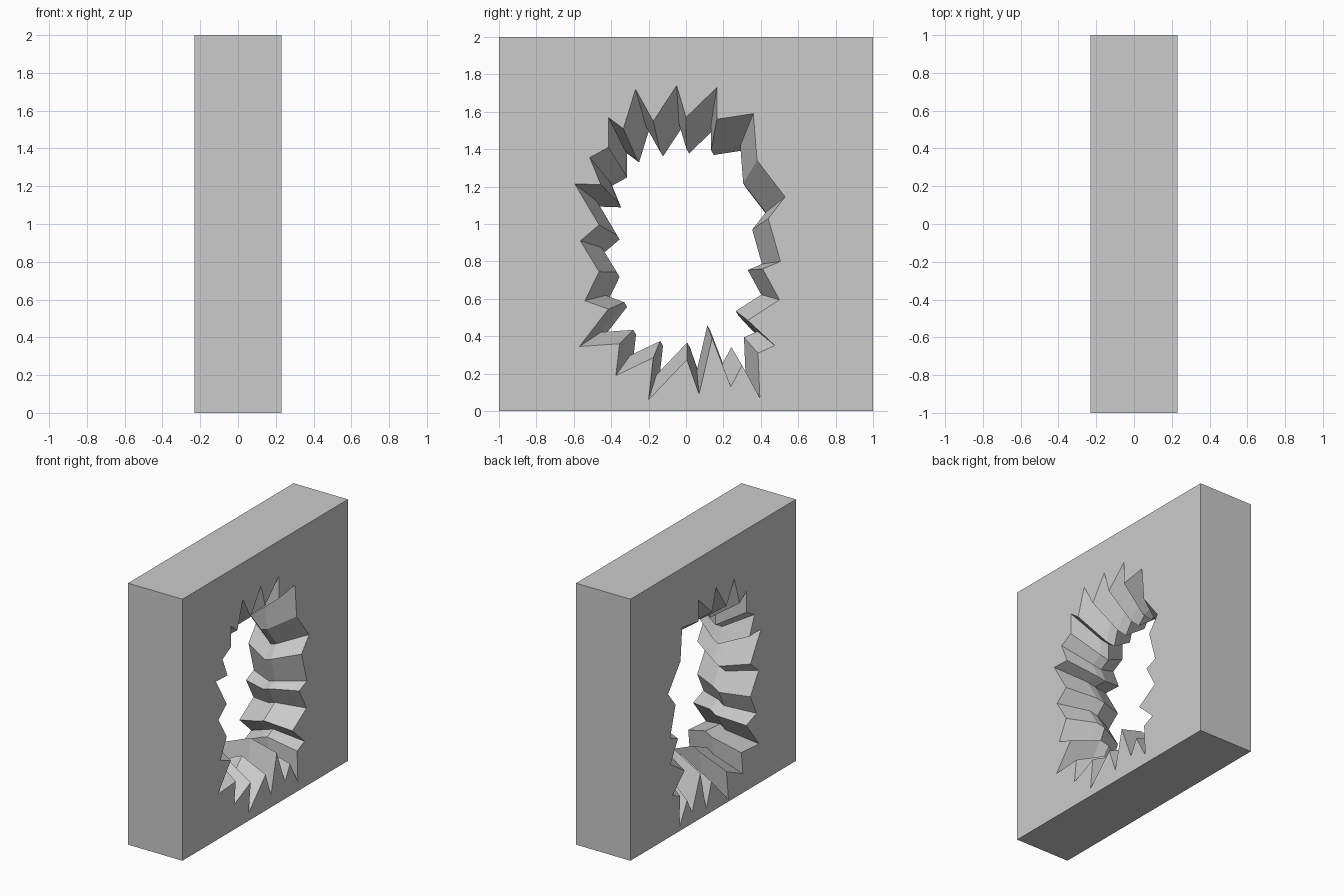
import bpy, bmesh
from mathutils import Vector

if "Cube" in bpy.data.objects:
    bpy.data.objects.remove(bpy.data.objects["Cube"])

# jagged rim of the broken hole (y, z), clockwise from the top
RIM = [(-.05, 1.74), (0, 1.57), (.165, 1.73), (.165, 1.56), (.36, 1.59), (.38, 1.34),
       (.53, 1.145), (.44, 1.03), (.505, .80), (.41, .76), (.50, .595), (.33, .485),
       (.475, .35), (.385, .31), (.395, .07), (.30, .245), (.24, .13), (.14, .39),
       (.07, .09), (.005, .275), (-.20, .06), (-.175, .285), (-.375, .19), (-.355, .36),
       (-.57, .345), (-.415, .545), (-.54, .59), (-.465, .745), (-.565, .91), (-.465, .995),
       (-.595, 1.215), (-.455, 1.21), (-.515, 1.355), (-.415, 1.41), (-.415, 1.57),
       (-.335, 1.51), (-.27, 1.72), (-.175, 1.55)]
CENTRE = (.01, .73)
HALF = .23

bm = bmesh.new()


def ring(x, scale, dy=0, dz=0):
    cy, cz = CENTRE
    return [bm.verts.new((x, cy + (y - cy) * scale + dy, cz + (z - cz) * scale + dz))
            for y, z in RIM]


def bridge(a, b):
    n = len(a)
    for i in range(n):
        j = (i + 1) % n
        bm.faces.new((a[i], a[j], b[j], b[i]))


def loop_edges(vs):
    return [bm.edges.get((vs[i - 1], vs[i])) for i in range(len(vs))]


# hole surface: flared right side, narrow throat, flared left side
rings = [ring(HALF, 1), ring(.03, .8), ring(-.03, .8, .015, -.025), ring(-HALF, 1, .015, -.045)]
for a, b in zip(rings, rings[1:]):
    bridge(a, b)

# outer block edges
corners = [[bm.verts.new((x, y, z)) for y, z in ((-1, 0), (1, 0), (1, 2), (-1, 2))]
           for x in (HALF, -HALF)]
bridge(*corners)

# broad faces around the hole
for sq, rim, nx in ((corners[0], rings[0], 1), (corners[1], rings[3], -1)):
    bmesh.ops.triangle_fill(bm, use_beauty=True, edges=loop_edges(sq) + loop_edges(rim),
                            normal=Vector((nx, 0, 0)))
bmesh.ops.recalc_face_normals(bm, faces=bm.faces)

# merge the flat triangles so the broad faces read as plain planes
mesh = bpy.data.meshes.new("broken_wall")
bm.to_mesh(mesh)
bm.free()
wall = bpy.data.objects.new("broken_wall", mesh)
bpy.context.collection.objects.link(wall)
